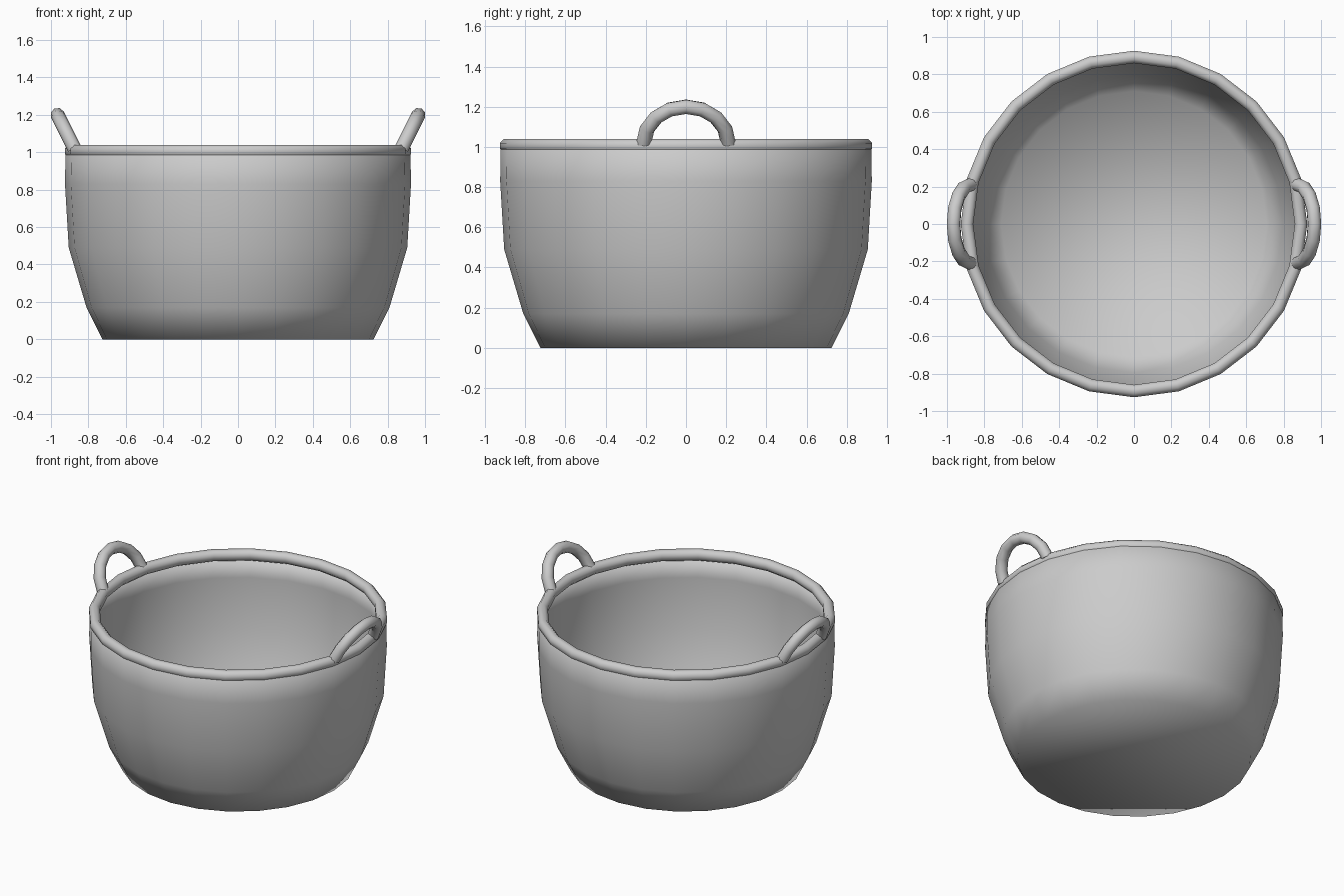
import bpy, bmesh
from math import sin, cos, pi, tau
from mathutils import Vector

if "Cube" in bpy.data.objects:
    bpy.data.objects.remove(bpy.data.objects["Cube"], do_unlink=True)

grey = bpy.data.materials.new("plain grey")
grey.use_nodes = True
grey.diffuse_color = (0.6, 0.6, 0.6, 1)
grey.node_tree.nodes["Principled BSDF"].inputs["Base Color"].default_value = grey.diffuse_color

SIDES = 24


def finish(name, bm):
    """Turn a bmesh into a smooth grey object."""
    bmesh.ops.recalc_face_normals(bm, faces=bm.faces)
    for face in bm.faces:
        face.smooth = True
    mesh = bpy.data.meshes.new(name)
    bm.to_mesh(mesh)
    bm.free()
    mesh.materials.append(grey)
    obj = bpy.data.objects.new(name, mesh)
    bpy.context.collection.objects.link(obj)
    return obj


def lathe(name, profile, closed=False):
    """Revolve (radius, height) points about z and cap open ends."""
    bm = bmesh.new()
    verts = [bm.verts.new((r, 0, z)) for r, z in profile]
    edges = [bm.edges.new(pair) for pair in zip(verts, verts[1:])]
    if closed:
        edges.append(bm.edges.new((verts[-1], verts[0])))
    bmesh.ops.spin(bm, geom=verts + edges, cent=(0, 0, 0), axis=(0, 0, 1),
                   angle=tau, steps=SIDES, use_duplicate=False)
    bmesh.ops.remove_doubles(bm, verts=bm.verts, dist=0.001)
    if not closed:
        bmesh.ops.holes_fill(bm, edges=bm.edges, sides=0)
    return finish(name, bm)


def handle(name, side, steps=8, ring=8, thick=0.038):
    """Half-round tube that leans outwards from the rim."""
    base = Vector((side * 0.875, 0, 1.02))
    across = Vector((0, 0.21, 0))
    rise = Vector((side * 0.09, 0, 0.18))
    flat = across.cross(rise).normalized()
    bm = bmesh.new()
    rings = []
    for i in range(steps + 1):
        a = pi * i / steps
        out = across * cos(a) + rise * sin(a)
        normal = out.normalized()
        rings.append([bm.verts.new(base + out + thick * (
            normal * cos(tau * k / ring) + flat * sin(tau * k / ring)))
            for k in range(ring)])
    for a, b in zip(rings, rings[1:]):
        for k in range(ring):
            n = (k + 1) % ring
            bm.faces.new((a[k], a[n], b[n], b[k]))
    bm.faces.new(rings[0])
    bm.faces.new(rings[-1])
    obj = finish(name, bm)
    bpy.ops.object.select_all(action="DESELECT")
    obj.select_set(True)
    bpy.context.view_layer.objects.active = obj
    bpy.ops.object.shade_smooth_by_angle(angle=pi / 3)
    return obj


# Thin-walled tub: outside profile going up, then the inside coming back down
outer = [(0.725, 0), (0.81, 0.17), (0.905, 0.49), (0.925, 0.83), (0.922, 1.0)]
inner = [(r - 0.015, z + 0.01) for r, z in reversed(outer)]
lathe("tub_body", outer + inner)

# Rounded rim
lathe("rim", [(0.893 + 0.036 * cos(tau * k / 8 + pi / 8),
               1.005 + 0.038 * sin(tau * k / 8 + pi / 8)) for k in range(8)],
      closed=True)

# Carrying handles
handle("left_handle", 1)
handle("right_handle", -1)
